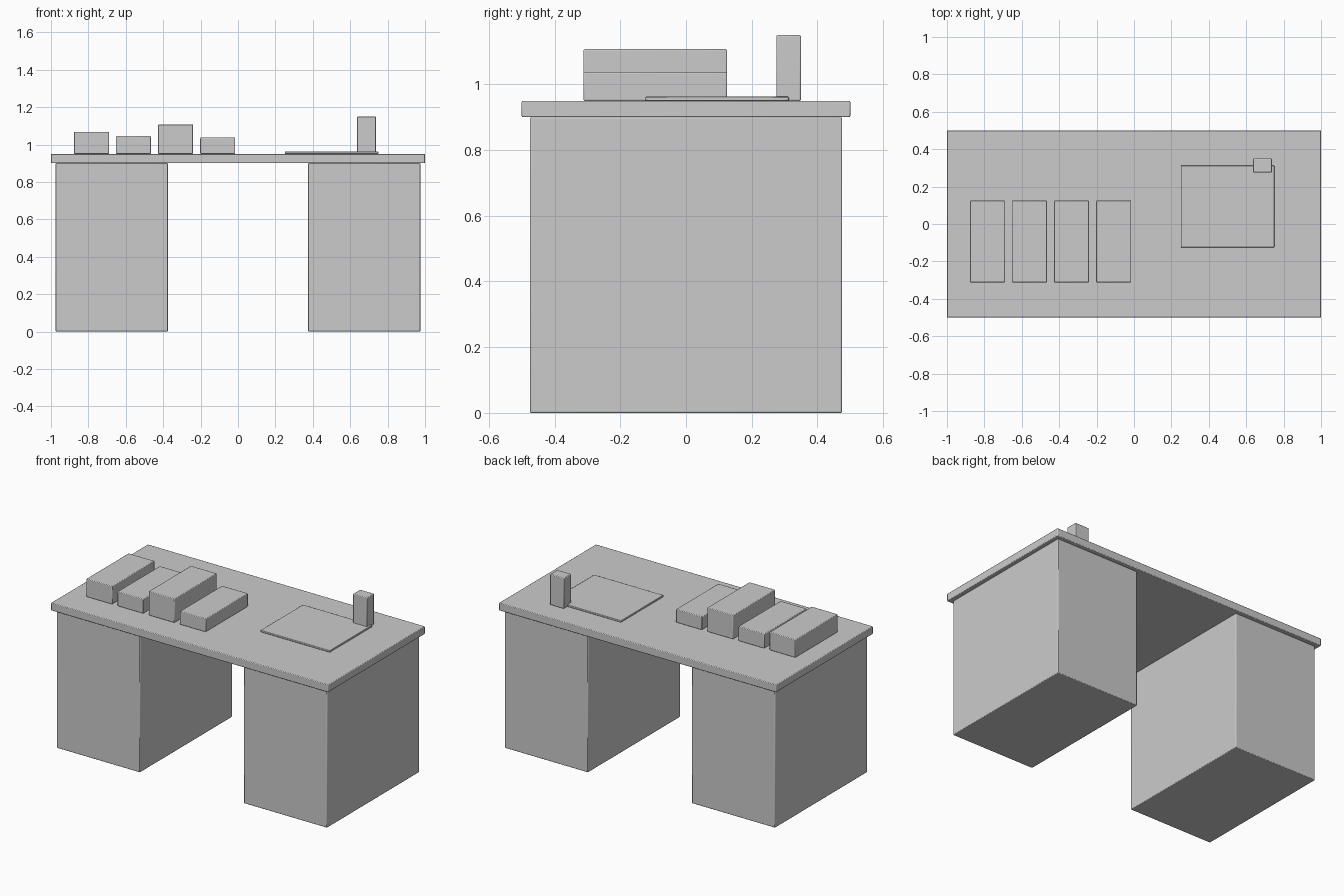
import bpy

old = bpy.data.objects.get("Cube")
if old:
    bpy.data.objects.remove(old, do_unlink=True)

grey = bpy.data.materials.new("plain_grey")
grey.use_nodes = True
colour = (0.6, 0.6, 0.6, 1)
grey.diffuse_color = colour
grey.node_tree.nodes["Principled BSDF"].inputs["Base Color"].default_value = colour


def box(name, x, y, z, bevel=0.004):
    """Box spanning the (low, high) pairs, with slightly eased edges."""
    spans = (x, y, z)
    bpy.ops.mesh.primitive_cube_add(size=1, location=[(a + b) / 2 for a, b in spans])
    obj = bpy.context.object
    obj.name = name
    obj.scale = [b - a for a, b in spans]
    bpy.ops.object.transform_apply(location=False, rotation=False, scale=True)
    obj.data.materials.append(grey)
    mod = obj.modifiers.new("eased_edges", "BEVEL")
    mod.width = bevel
    mod.segments = 2
    bpy.ops.object.shade_smooth_by_angle()
    return obj


# Desk: top slab on two pedestals
TOP = 0.95
UNDERSIDE = 0.90
box("desk_top", (-1, 1), (-0.5, 0.5), (UNDERSIDE, TOP))
box("right_pedestal", (-0.975, -0.375), (-0.475, 0.475), (0, UNDERSIDE))
box("left_pedestal", (0.375, 0.975), (-0.475, 0.475), (0, UNDERSIDE))

# Row of boxes of differing heights
for i, height in enumerate((0.118, 0.095, 0.157, 0.087)):
    start = -0.877 + i * 0.225
    box(f"storage_box_{i + 1}", (start, start + 0.187), (-0.312, 0.125),
        (TOP, TOP + height))

# Thin mat with an upright block at its back corner
box("desk_mat", (0.25, 0.75), (-0.125, 0.313), (TOP, TOP + 0.0125), 0.003)
box("upright_block", (0.637, 0.737), (0.275, 0.35), (TOP, TOP + 0.2))
